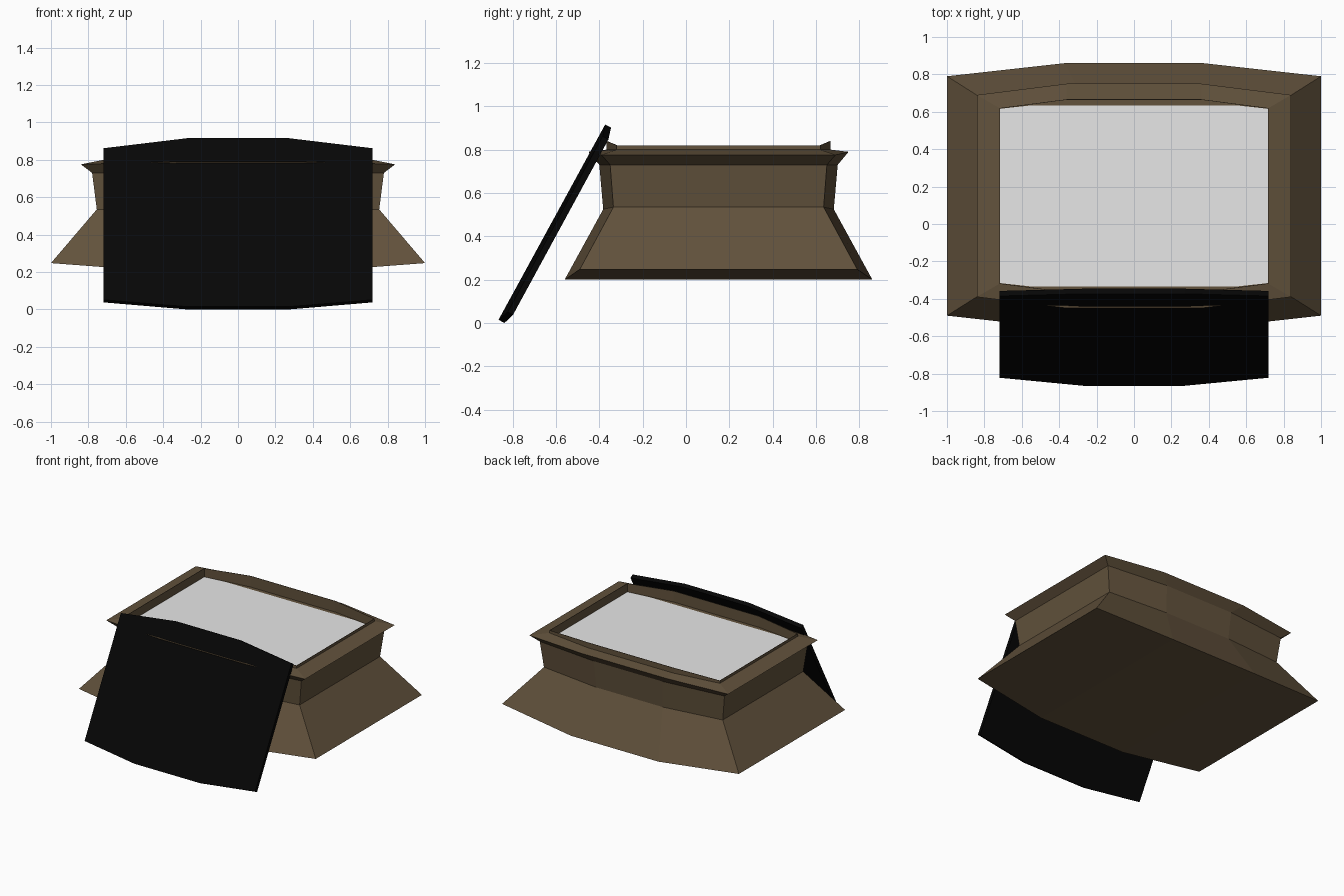
import bpy, bmesh

if "Cube" in bpy.data.objects:
    bpy.data.objects.remove(bpy.data.objects["Cube"])

CY = 0.15  # centre of the body in y


def material(name, rgb):
    m = bpy.data.materials.new(name)
    m.diffuse_color = (*rgb, 1)
    m.use_nodes = True
    m.node_tree.nodes["Principled BSDF"].inputs["Base Color"].default_value = m.diffuse_color
    return m


brown = material("brown", (0.122, 0.084, 0.045))
black = material("black", (0.0018, 0.0018, 0.0018))
white = material("light_grey", (0.8, 0.8, 0.8))


def ring(x, y_corner, z_corner, x_mid, y_mid, z_mid):
    """Eight-point outline with bowed front and back; y measured from the centre."""
    half = [(x, y_corner, z_corner), (x_mid, y_mid, z_mid),
            (-x_mid, y_mid, z_mid), (-x, y_corner, z_corner)]
    back = [(px, CY + py, pz) for px, py, pz in half]
    front = [(px, CY - py, pz) for px, py, pz in reversed(half)]
    return back + front


def strips(v):
    """Close an outline with three panels, so the bow stays flat-faced."""
    return [(v[0], v[1], v[6], v[7]), (v[1], v[2], v[5], v[6]), (v[2], v[3], v[4], v[5])]


def loft(name, rings, mat, cap_material=None):
    """Skin the rings and cap both ends; the last cap may have its own material."""
    bm = bmesh.new()
    loops = [[bm.verts.new(p) for p in r] for r in rings]
    for a, b in zip(loops, loops[1:]):
        for i in range(8):
            j = (i + 1) % 8
            bm.faces.new((a[i], a[j], b[j], b[i]))
    for f in strips(loops[0]):
        bm.faces.new(f)
    for f in strips(loops[-1]):
        bm.faces.new(f).material_index = 1 if cap_material else 0
    bmesh.ops.recalc_face_normals(bm, faces=bm.faces)
    me = bpy.data.meshes.new(name)
    bm.to_mesh(me)
    bm.free()
    me.materials.append(mat)
    if cap_material:
        me.materials.append(cap_material)
    ob = bpy.data.objects.new(name, me)
    bpy.context.collection.objects.link(ob)
    return ob


# Flared base, upright neck, overhanging rim, raised lip and sunken pale panel
loft("body", [
    ring(1.00, 0.64, 0.248, 0.37, 0.71, 0.20),
    ring(0.755, 0.485, 0.535, 0.28, 0.532, 0.525),
    ring(0.78, 0.50, 0.73, 0.29, 0.55, 0.73),
    ring(0.84, 0.54, 0.776, 0.36, 0.60, 0.79),
    ring(0.720, 0.470, 0.80, 0.36, 0.517, 0.80),   # rim inner edge
    ring(0.720, 0.470, 0.82, 0.36, 0.517, 0.84),   # lip top
    ring(0.717, 0.467, 0.82, 0.36, 0.514, 0.84),
    ring(0.717, 0.467, 0.756, 0.36, 0.514, 0.756),  # inner wall foot
    ring(0.716, 0.466, 0.756, 0.55, 0.484, 0.756),  # ledge around the panel
], brown, white)


# Leaning front board: slightly bowed slab, given as (y, z) at corners and middle
def board_face(low_corner, low_mid, high_corner, high_mid):
    x, m = 0.72, 0.27
    high = [(x, *high_corner), (m, *high_mid), (-m, *high_mid), (-x, *high_corner)]
    low = [(-x, *low_corner), (-m, *low_mid), (m, *low_mid), (x, *low_corner)]
    return high + low


loft("front_board", [
    board_face((-0.822, 0.052), (-0.865, 0.015), (-0.385, 0.862), (-0.373, 0.916)),
    board_face((-0.798, 0.038), (-0.838, 0.0), (-0.358, 0.847), (-0.346, 0.902)),
], black)
